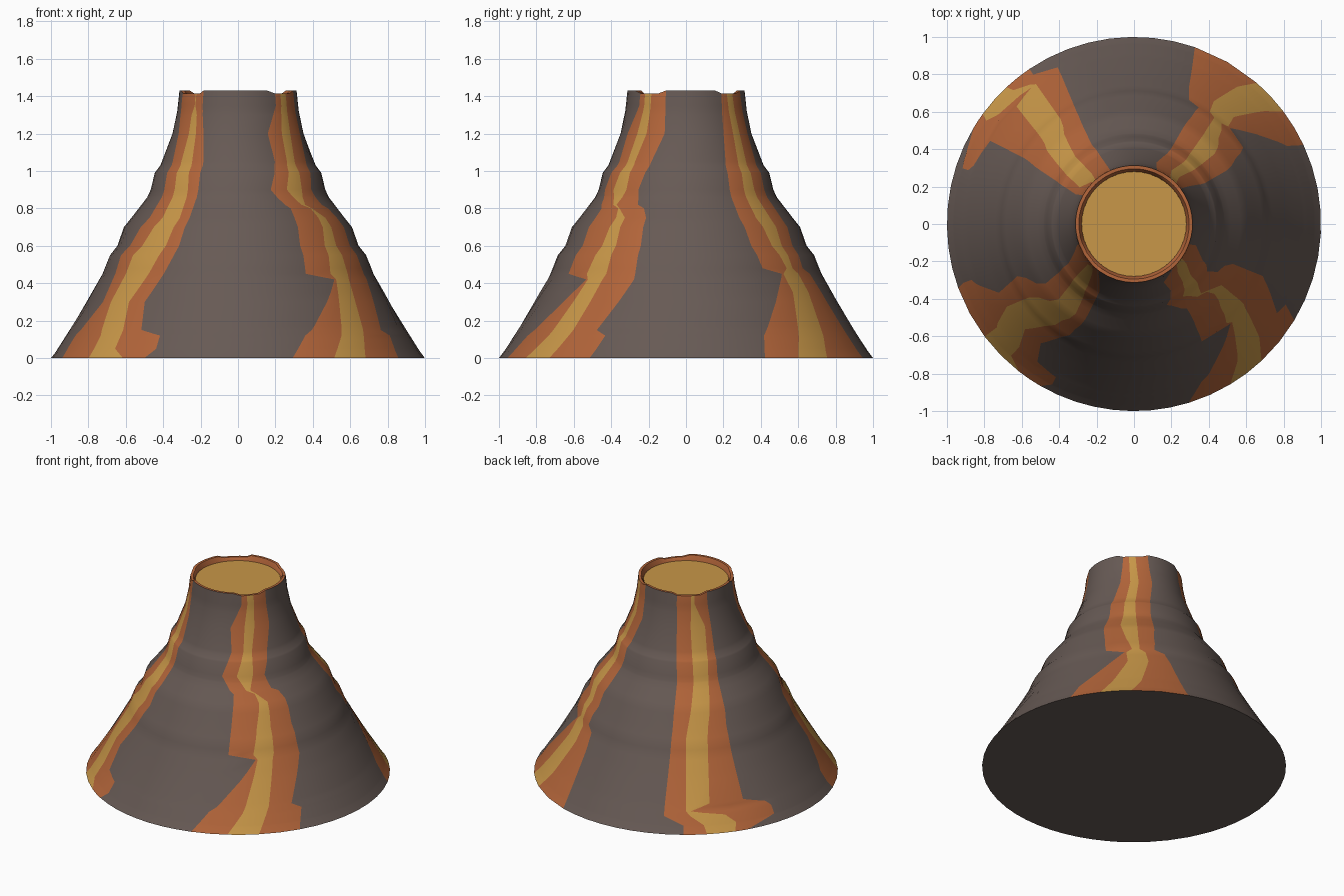
import bpy, bmesh, math

cube = bpy.data.objects.get("Cube")
if cube:
    bpy.data.objects.remove(cube, do_unlink=True)


def material(name, colour):
    mat = bpy.data.materials.new(name)
    mat.use_nodes = True
    mat.diffuse_color = (*colour, 1)
    mat.node_tree.nodes["Principled BSDF"].inputs["Base Color"].default_value = (*colour, 1)
    return mat


ROCK, CRUST, GLOW = range(3)
palette = [
    material("dark rock", (0.135, 0.102, 0.09)),
    material("orange lava crust", (0.45, 0.13, 0.042)),
    material("yellow molten lava", (0.58, 0.31, 0.065)),
]


def interpolate(table, height):
    """Blend the rows of a table whose first column is the height."""
    for low, high in zip(table, table[1:]):
        if height <= high[0]:
            t = max(0, (height - low[0]) / (high[0] - low[0]))
            return [a + (b - a) * t for a, b in zip(low[1:], high[1:])]
    return list(table[-1][1:])


def make_object(name, mesh_builder):
    mesh = bpy.data.meshes.new(name)
    obj = bpy.data.objects.new(name, mesh)
    bpy.context.collection.objects.link(obj)
    for mat in palette:
        mesh.materials.append(mat)
    bm = bmesh.new()
    mesh_builder(bm)
    bmesh.ops.recalc_face_normals(bm, faces=bm.faces)
    bm.to_mesh(mesh)
    bm.free()
    bpy.ops.object.select_all(action="DESELECT")
    obj.select_set(True)
    bpy.context.view_layer.objects.active = obj
    bpy.ops.object.shade_smooth_by_angle(angle=math.radians(30))
    return obj


# Slope profile: height, radius, with worn terraces
slope = [(0, 1), (.04, .97), (.15, .9), (.3, .81), (.45, .725), (.55, .685),
         (.6, .645), (.7, .61), (.75, .57), (.86, .485), (.9, .467),
         (.99, .445), (1.03, .415), (1.2, .35), (1.32, .325), (1.43, .313)]

# Lava streams: height, then crust edge, glow edges and crust edge in degrees from the diagonal
front_right_stream = [
    (0, -25, -8, 7, 15), (.05, -26, -8, 2, 18), (.12, -26, -8, 2, 18),
    (.15, -24, -9, 2, 10), (.3, -18, -12, -1, 7), (.55, -21, -10, 7, 15),
    (.75, -11, 0, 12, 18), (1.05, -14, -3, 8, 18), (1.3, -24, -4, 3, 10),
    (1.35, -25, -1, 0, 9)]
front_left_stream = [
    (0, -28, -14, -2, 14), (.12, -22, -8, 2, 17), (.15, -19, -7, 3, 13),
    (.42, -1, 0, 8, 23), (.45, -15, -2, 9, 23), (.75, -13, 4, 10, 23),
    (.8, -13, 2, 3, 20), (.82, -16, -4, -1, 15), (.9, -23, -11, 2, 12),
    (1.05, -16, -5, 3, 18), (1.2, -18, -3, 8, 26), (1.35, -6, 1, 9, 25)]
back_left_stream = [
    (0, -20, -8, 4, 26), (.12, -18, -4, 8, 25), (.35, -6, 2, 12, 23),
    (.45, 0, 1, 11, 21), (.48, -10, 4, 8, 16), (.75, -15, -4, 7, 18),
    (1, -15, -3, 6, 19), (1.2, -10, 1, 10, 25), (1.4, -8, -1, 7, 22)]
back_right_stream = [
    (0, -11, -2, 9, 14), (.05, -11, -3, 10, 27), (.1, -19, -8, 6, 27),
    (.13, -19, -10, -8, 25), (.17, -19, -10, 0, 15), (.55, -18, -10, 2, 14),
    (.87, -17, -4, 8, 16), (1.2, -20, -5, 11, 18), (1.36, -21, -4, 0, 16)]
streams = [back_left_stream, back_right_stream, front_right_stream, front_left_stream]

ROCK_STEPS, LAVA_STEPS = 8, 2


def ring_layout(height):
    """Angles around one ring and the colour of the strip after each angle."""
    edges = []
    for quarter, table in enumerate(streams):
        edges += [45 + 90 * quarter + a for a in interpolate(table, height)]
    edges.append(edges[0] + 360)
    layout = []
    for i, (start, end) in enumerate(zip(edges, edges[1:])):
        colour = (CRUST, GLOW, CRUST, ROCK)[i % 4]
        steps = ROCK_STEPS if colour == ROCK else LAVA_STEPS
        layout += [(math.radians(start + (end - start) * k / steps), colour)
                   for k in range(steps)]
    return layout


# Mountain: rings follow the stream edges, so every strip has one colour
def mountain(bm):
    heights = {row[0] for row in slope}
    for table in streams:
        heights |= {row[0] for row in table}
    path = [(interpolate(slope, h)[0], h) for h in sorted(heights)]
    outer_count = len(path)
    path += [(.295, 1.43), (.285, 1.405), (.275, 1.37)]
    rings, colours = [], []
    for radius, height in path:
        ring = []
        layout = ring_layout(height)
        for i, (angle, colour) in enumerate(layout):
            # the rim sinks a little where the lava spills over
            spill = .015 if height > 1.42 and colour != ROCK else 0
            ring.append(bm.verts.new((radius * math.cos(angle),
                                      radius * math.sin(angle), height - spill)))
        rings.append(ring)
        colours = [c for _, c in layout]
    for level, (low, high) in enumerate(zip(rings, rings[1:])):
        for i, colour in enumerate(colours):
            j = (i + 1) % len(low)
            face = bm.faces.new((low[i], low[j], high[j], high[i]))
            face.material_index = colour if level < outer_count - 1 else CRUST
    base = bm.faces.new(rings[0])
    base.material_index = ROCK


# Lava lake filling the crater
def lake(bm):
    bmesh.ops.create_circle(bm, cap_ends=True, segments=40, radius=.28)
    for v in bm.verts:
        v.co.z = 1.395
    for f in bm.faces:
        f.material_index = GLOW


make_object("mountain", mountain)
make_object("lava_lake", lake)
